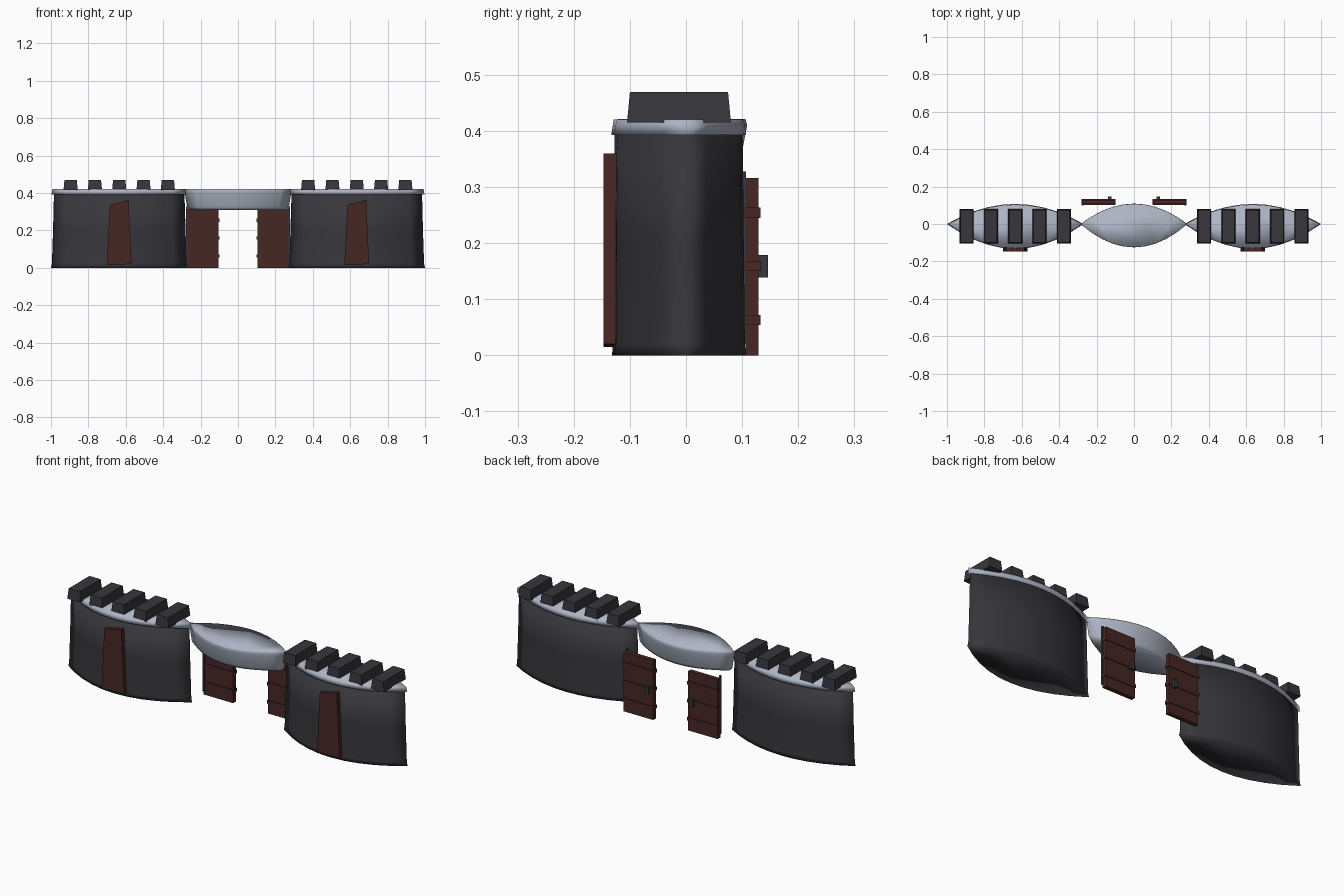
import bpy, bmesh, math

if "Cube" in bpy.data.objects:
    bpy.data.objects.remove(bpy.data.objects["Cube"])


def material(name, rgb):
    m = bpy.data.materials.new(name)
    m.diffuse_color = (*rgb, 1)
    m.use_nodes = True
    m.node_tree.nodes["Principled BSDF"].inputs["Base Color"].default_value = m.diffuse_color
    return m


STONE = material("dark stone", (0.038, 0.038, 0.045))
PALE = material("pale stone", (0.42, 0.46, 0.55))
WOOD = material("dark red wood", (0.062, 0.02, 0.017))


def finish(name, bm, mat, smooth=False):
    bmesh.ops.recalc_face_normals(bm, faces=bm.faces[:])
    me = bpy.data.meshes.new(name)
    bm.to_mesh(me)
    bm.free()
    me.materials.append(mat)
    for p in me.polygons:
        p.use_smooth = smooth
    ob = bpy.data.objects.new(name, me)
    bpy.context.collection.objects.link(ob)
    return ob


def lens(name, cx, rings, mat, steps=10):
    """Stack of pointed-oval rings: (z, half length, front bulge, back bulge)."""
    bm = bmesh.new()
    loops = []
    for z, hx, front, back in rings:
        ts = [-1 + 2 * i / steps for i in range(steps + 1)]
        pts = [(t, -front * (1 - t * t)) for t in ts]
        pts += [(t, back * (1 - t * t)) for t in ts[-2:0:-1]]
        loops.append([bm.verts.new((cx + t * hx, y, z)) for t, y in pts])
    for a, b in zip(loops, loops[1:]):
        n = len(a)
        for i in range(n):
            j = (i + 1) % n
            bm.faces.new((a[i], a[j], b[j], b[i]))
    bm.faces.new(loops[0])
    bm.faces.new(loops[-1])
    return finish(name, bm, mat, True)


def box(name, x, y, z, mat, taper=0.0):
    """Box from (min, max) ranges; taper pulls the top edges inward."""
    bm = bmesh.new()
    bmesh.ops.create_cube(bm, size=1)
    for v in bm.verts:
        top = v.co.z > 0
        t = taper if top else 0
        v.co = (x[1] - t if v.co.x > 0 else x[0] + t,
                y[1] - t if v.co.y > 0 else y[0] + t,
                z[1] if top else z[0])
    return finish(name, bm, mat)


def slab(name, outline, y, mat):
    """Outline in x and z, given thickness along y."""
    bm = bmesh.new()
    a = [bm.verts.new((px, y[0], pz)) for px, pz in outline]
    b = [bm.verts.new((px, y[1], pz)) for px, pz in outline]
    bm.faces.new(a)
    bm.faces.new(b)
    for i in range(len(a)):
        j = (i + 1) % len(a)
        bm.faces.new((a[i], a[j], b[j], b[i]))
    return finish(name, bm, mat)


for side, s in (("left", -1), ("right", 1)):
    cx = 0.635 * s
    # Wall body, ledge and battlements
    lens(side + "_wall", cx, [(0, 0.365, 0.132, 0.107), (0.02, 0.36, 0.13, 0.105),
                              (0.2, 0.354, 0.129, 0.103), (0.398, 0.349, 0.127, 0.101)], STONE)
    lens(side + "_ledge", cx, [(0.393, 0.362, 0.133, 0.107),
                               (0.42, 0.357, 0.129, 0.103)], PALE)
    for i in range(5):
        mx = cx + (i - 2) * 0.13
        box(f"{side}_merlon_{i + 1}", (mx - 0.038, mx + 0.038), (-0.105, 0.08),
            (0.415, 0.469), STONE, 0.005)

    # Leaning wooden panel on the front
    slab(side + "_front_panel",
         [(cx - 0.066, 0.015), (cx + 0.066, 0.02), (cx + 0.05, 0.36), (cx - 0.05, 0.337)],
         (-0.147, -0.115), WOOD)

    # Gate leaf at the back with rails, latch and hinge strip
    gx = 0.19 * s
    box(side + "_gate", (gx - 0.087, gx + 0.087), (0.106, 0.129), (0, 0.316), WOOD)
    for i, z in enumerate((0.063, 0.159, 0.254)):
        box(f"{side}_gate_rail_{i + 1}", (gx - 0.09, gx + 0.09), (0.101, 0.133),
            (z - 0.009, z + 0.009), WOOD)
    hx = 0.13 * s
    box(side + "_gate_latch", (hx - 0.01, hx + 0.01), (0.128, 0.146), (0.139, 0.179), STONE)
    px = 0.274 * s
    box(side + "_gate_hinge", (px - 0.005, px + 0.005), (0.098, 0.107), (0.02, 0.328), STONE)

# Bridge over the gateway
lens("bridge", 0, [(0.31, 0.255, 0.1, 0.085), (0.325, 0.272, 0.108, 0.093),
                   (0.395, 0.284, 0.122, 0.106), (0.41, 0.286, 0.125, 0.109),
                   (0.421, 0.282, 0.122, 0.106)], PALE)
